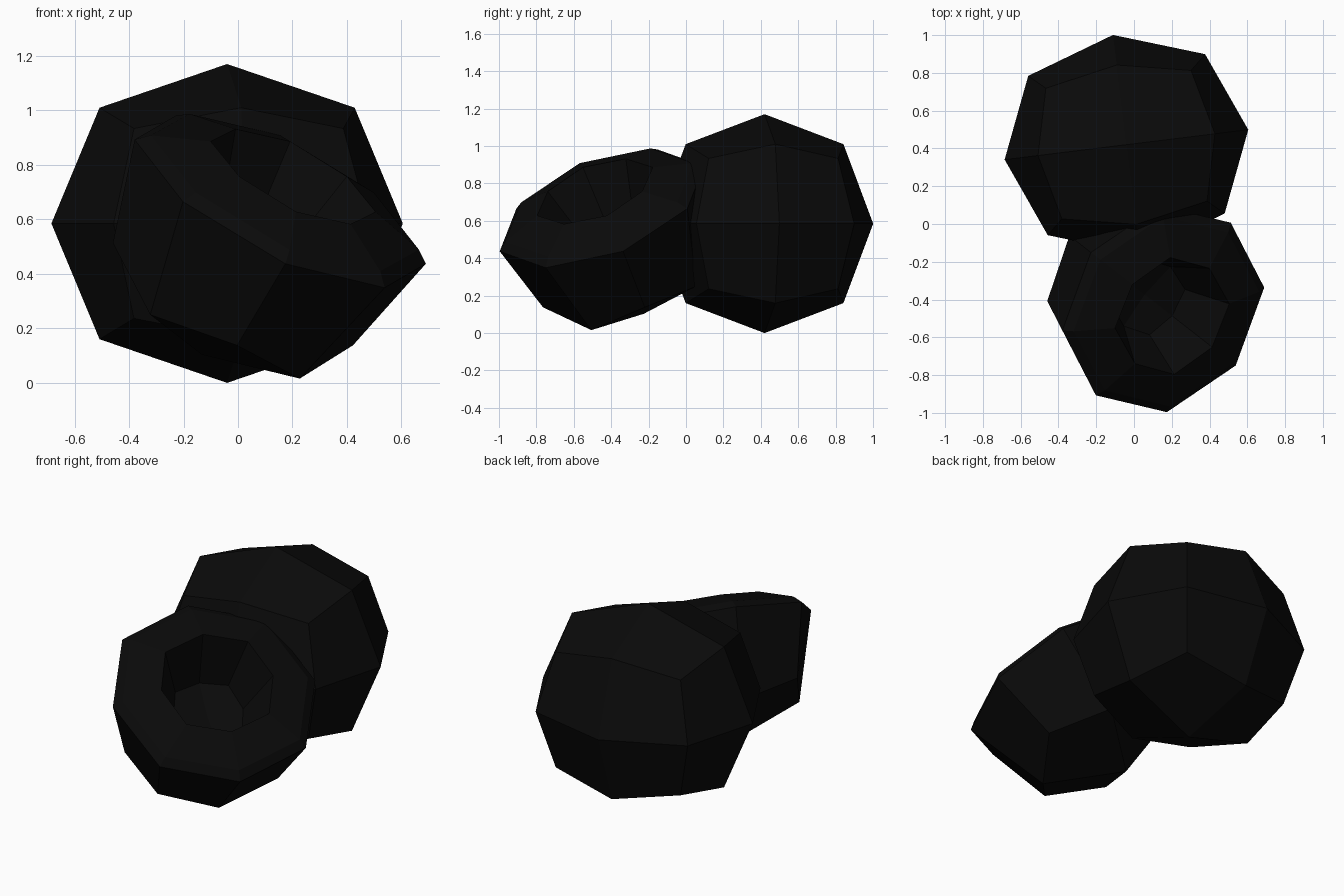
import bpy, bmesh
from math import radians, cos, sin, pi

if "Cube" in bpy.data.objects:
    bpy.data.objects.remove(bpy.data.objects["Cube"])

black = bpy.data.materials.new("black")
black.diffuse_color = (0.003, 0.003, 0.003, 1)
black.use_nodes = True
black.node_tree.nodes["Principled BSDF"].inputs["Base Color"].default_value = black.diffuse_color

# Solid ball: a cube rounded by one subdivision level
bpy.ops.mesh.primitive_cube_add(size=2, location=(-0.04, 0.42, 0.585))
ball = bpy.context.object
ball.name = "solid_ball"
ball.scale = (0.774, 0.697, 0.697)
ball.rotation_euler = (0, 0, radians(7))
sub = ball.modifiers.new("round", "SUBSURF")
sub.levels = sub.render_levels = 1
ball.data.materials.append(black)

# Hollow cup: eight-sided rings as (radius, height) at side centres and at corners
rings = [
    ((0.43, -0.495), (0.488, -0.405)),   # underside
    ((0.58, 0.0), (0.592, 0.0)),         # widest ring
    ((0.53, 0.04), (0.545, 0.04)),       # rounded rim
    ((0.32, 0.11), (0.335, 0.11)),       # mouth edge
    ((0.20, -0.20), (0.215, -0.185)),    # inner floor edge
]
bm = bmesh.new()
loops = []
for side, corner in rings:
    loop = []
    for i in range(8):
        r, z = corner if i % 2 else side
        a = i * pi / 4
        loop.append(bm.verts.new((r * cos(a), r * sin(a), z)))
    loops.append(loop)
for lo, hi in zip(loops, loops[1:]):
    for i in range(8):
        j = (i + 1) % 8
        bm.faces.new((lo[i], lo[j], hi[j], hi[i]))


# Four quads meeting at a centre point close each end
def cap(loop, z):
    c = bm.verts.new((0, 0, z))
    for i in range(0, 8, 2):
        bm.faces.new((c, loop[i], loop[i + 1], loop[(i + 2) % 8]))


cap(loops[0], -0.67)
cap(loops[-1], -0.23)
bmesh.ops.recalc_face_normals(bm, faces=bm.faces)
mesh = bpy.data.meshes.new("hollow_cup")
bm.to_mesh(mesh)
bm.free()
mesh.materials.append(black)
cup = bpy.data.objects.new("hollow_cup", mesh)
bpy.context.collection.objects.link(cup)
cup.location = (0.155, -0.45, 0.665)
cup.rotation_euler = (0, radians(33), radians(-38))
